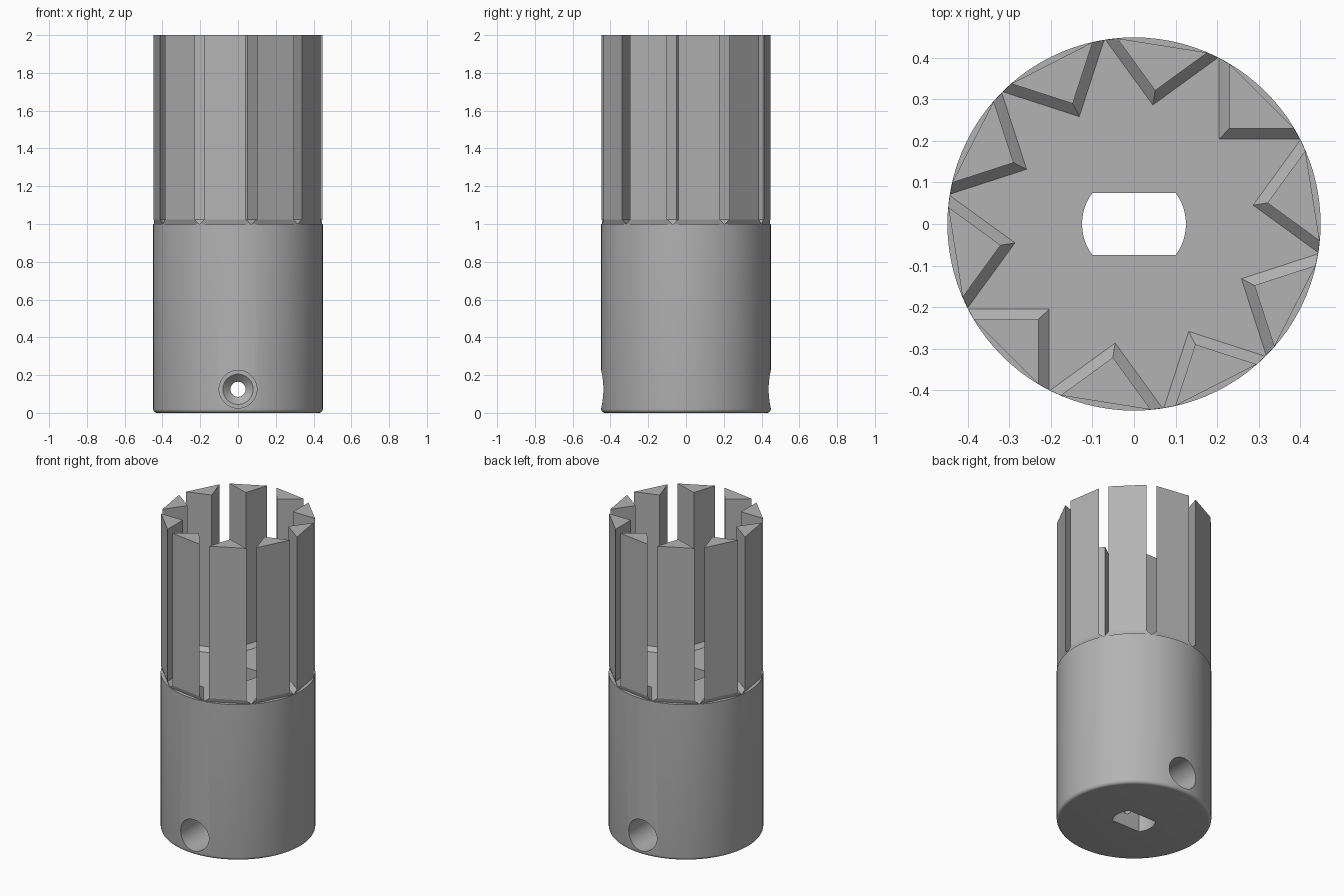
import bpy, bmesh, math
from mathutils import Matrix

if "Cube" in bpy.data.objects:
    bpy.data.objects.remove(bpy.data.objects["Cube"])

R = 0.449          # outer radius
BODY_TOP = 1.0
TOP = 2.0
BLADES = 10
HOLE_Z = 0.125

grey = bpy.data.materials.new("machined grey")
grey.use_nodes = True
COLOUR = (0.45, 0.45, 0.45, 1)
grey.diffuse_color = COLOUR
grey.node_tree.nodes["Principled BSDF"].inputs["Base Color"].default_value = COLOUR


def finish(bm, name):
    bmesh.ops.recalc_face_normals(bm, faces=bm.faces)
    mesh = bpy.data.meshes.new(name)
    bm.to_mesh(mesh)
    bm.free()
    mesh.materials.append(grey)
    obj = bpy.data.objects.new(name, mesh)
    bpy.context.collection.objects.link(obj)
    return obj


def loft(bm, rings):
    """Skin a closed solid through rings of equal point count."""
    rows = [[bm.verts.new(p) for p in ring] for ring in rings]
    for low, high in zip(rows, rows[1:]):
        for i in range(len(low)):
            j = (i + 1) % len(low)
            bm.faces.new((low[i], low[j], high[j], high[i]))
    bm.faces.new(rows[0])
    bm.faces.new(rows[-1])


def circle(r, z, n):
    return [(r * math.cos(math.tau * i / n), r * math.sin(math.tau * i / n), z)
            for i in range(n)]


def lathe(name, profile, n):
    bm = bmesh.new()
    loft(bm, [circle(r, z, n) for r, z in profile])
    return finish(bm, name)


# Cylindrical body with a rounded bottom edge
ROUND = 0.02
corner = [(R - ROUND + ROUND * math.sin(a), ROUND - ROUND * math.cos(a))
          for a in (math.pi / 2 * i / 5 for i in range(6))]
body = lathe("body", corner + [(R, BODY_TOP)], 96)

# Shaft hole cutter: round ends with two flats
half_flat, shaft_r = 0.075, 0.125
end = math.asin(half_flat / shaft_r)
arc = [end * (i / 6 - 1) for i in range(13)]
outline = [(shaft_r * math.cos(a + turn), shaft_r * math.sin(a + turn))
           for turn in (0, math.pi) for a in arc]
bm = bmesh.new()
loft(bm, [[(x, y, z) for x, y in outline] for z in (-0.1, BODY_TOP + 0.1)])
cutters = [finish(bm, "shaft_hole_cutter")]

# Screw hole cutters, front and back: wide bore, flat seat, countersink, thin hole
for side in (1, -1):
    screw = lathe("screw_hole_cutter",
                  [(0.04, 0.03), (0.04, 0.13), (0.08, 0.17), (0.1, 0.17), (0.1, 0.6)], 48)
    screw.data.transform(Matrix.Translation((0, 0, HOLE_Z))
                         @ Matrix.Rotation(side * math.pi / 2, 4, "X"))
    cutters.append(screw)

# Cut the holes, then discard the cutters
bpy.context.view_layer.objects.active = body
for cutter in cutters:
    cutter.hide_render = True
    mod = body.modifiers.new("cut", "BOOLEAN")
    mod.operation = "DIFFERENCE"
    mod.solver = "EXACT"
    mod.object = cutter
    bpy.ops.object.modifier_apply(modifier=mod.name)
    bpy.data.objects.remove(cutter)

bpy.ops.object.select_all(action="DESELECT")
body.select_set(True)
bpy.ops.object.shade_smooth_by_angle(angle=math.radians(30))


def wedge(apex, z, turn):
    """Right-angled triangle pointing inward, its outer corners on the rim."""
    rim = R - 0.0005
    s = (math.sqrt(2 * rim * rim - apex * apex) - apex) / 2
    c, k = math.cos(turn), math.sin(turn)
    return [(x * c - y * k, x * k + y * c, z)
            for x, y in ((apex, 0), (apex + s, -s), (apex + s, s))]


# Ring of upright wedge blades with flared feet
FOOT = 0.025
slim, wide = 0.325, 0.29
for b in range(BLADES):
    turn = math.pi / 4 + math.tau * b / BLADES
    bm = bmesh.new()
    loft(bm, [wedge(wide, BODY_TOP, turn),
              wedge(slim, BODY_TOP + FOOT, turn),
              wedge(slim, TOP, turn)])
    finish(bm, f"blade_{b + 1}")
